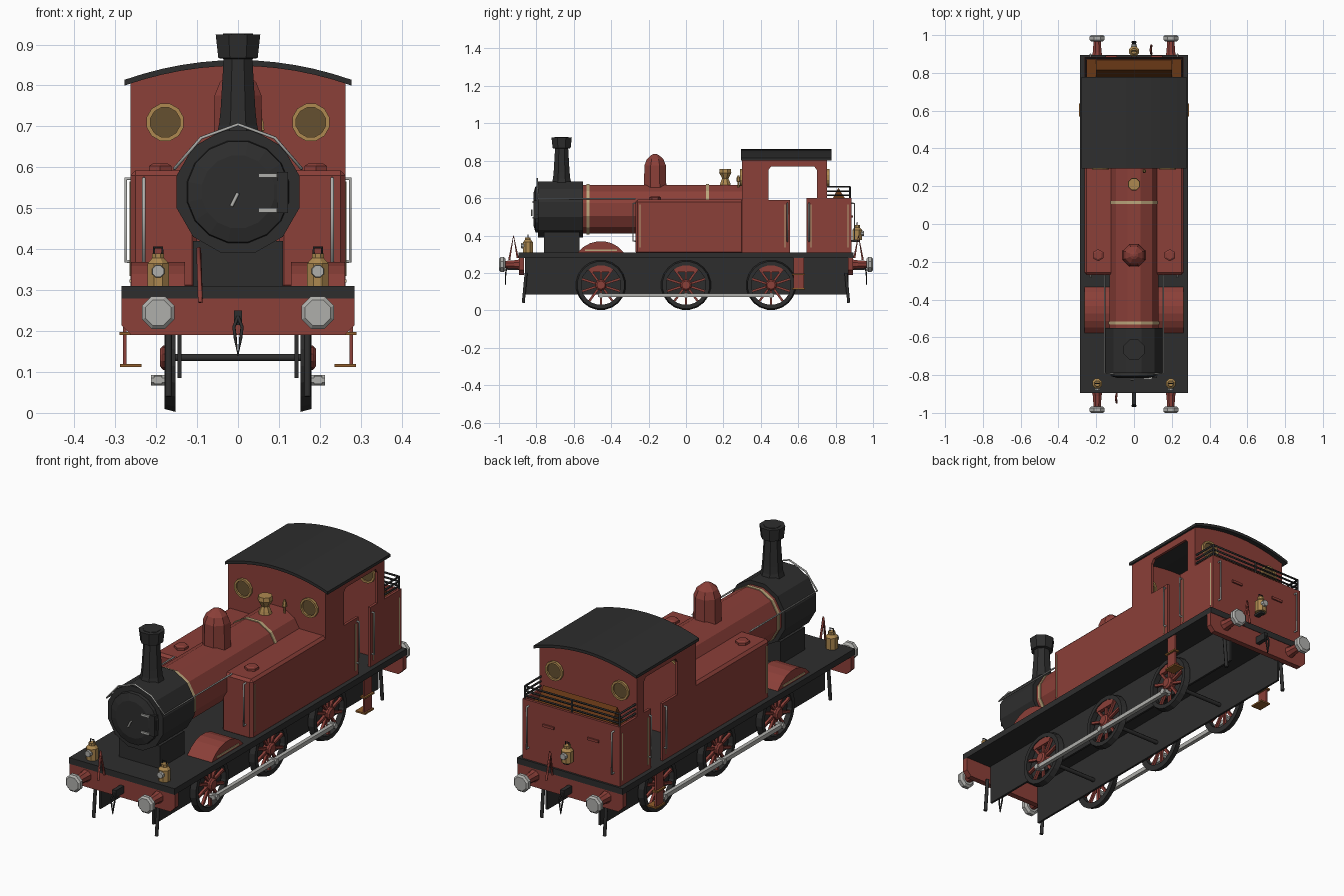
import bpy, bmesh
from math import sin, cos, pi, radians
from mathutils import Vector, Matrix

cube = bpy.data.objects.get("Cube")
if cube:
    bpy.data.objects.remove(cube)


def material(name, r, g, b):
    m = bpy.data.materials.new(name)
    m.use_nodes = True
    m.diffuse_color = (r, g, b, 1)
    m.node_tree.nodes["Principled BSDF"].inputs["Base Color"].default_value = (r, g, b, 1)
    return m


RED = material("maroon paint", .26, .05, .04)
BLACK = material("black paint", .027, .027, .027)
STEEL = material("bright steel", .43, .43, .41)
BRASS = material("brass", .42, .25, .08)
TAN = material("tan lining", .5, .38, .2)
WOOD = material("step wood", .28, .11, .025)
COAL = material("bunker brown", .14, .04, .008)
GLASS = material("amber glass", .13, .08, .03)
SIDES = (-1, 1)


def finish(name, bm, mat):
    bmesh.ops.recalc_face_normals(bm, faces=bm.faces[:])
    me = bpy.data.meshes.new(name)
    bm.to_mesh(me)
    bm.free()
    me.materials.append(mat)
    ob = bpy.data.objects.new(name, me)
    bpy.context.collection.objects.link(ob)
    return ob


def put(axis, t, u, v):
    return {"x": (t, u, v), "y": (u, t, v), "z": (u, v, t)}[axis]


def add_box(bm, lo, hi, turn=Matrix()):
    lo, hi = Vector(lo), Vector(hi)
    size = Matrix.Diagonal([abs(d) for d in hi - lo] + [1])
    bmesh.ops.create_cube(bm, size=1, matrix=turn @ Matrix.Translation((lo + hi) / 2) @ size)


def box(name, lo, hi, mat, bevel=0):
    bm = bmesh.new()
    add_box(bm, lo, hi)
    ob = finish(name, bm, mat)
    if bevel:
        mod = ob.modifiers.new("bevel", "BEVEL")
        mod.width, mod.segments = bevel, 1
    return ob


def prism(name, axis, pts, a, b, mat):
    bm = bmesh.new()
    ends = [[bm.verts.new(put(axis, t, u, v)) for u, v in pts] for t in (a, b)]
    for e in ends:
        bm.faces.new(e)
    n = len(pts)
    for i in range(n):
        j = (i + 1) % n
        bm.faces.new((ends[0][i], ends[0][j], ends[1][j], ends[1][i]))
    return finish(name, bm, mat)


def revolve(name, axis, centre, profile, sides, mat, ring=False):
    # profile holds (distance along axis, radius); ring closes it into a hoop
    bm = bmesh.new()
    cu, cv = centre
    loops = []
    for t, r in profile:
        angles = [2 * pi * (k + .5) / sides for k in range(sides)]
        loops.append([bm.verts.new(put(axis, t, cu + r * cos(a), cv + r * sin(a))) for a in angles])
    pairs = list(zip(loops, loops[1:]))
    if ring:
        pairs.append((loops[-1], loops[0]))
    else:
        bm.faces.new(loops[0])
        bm.faces.new(loops[-1])
    for p, q in pairs:
        for k in range(sides):
            j = (k + 1) % sides
            bm.faces.new((p[k], p[j], q[j], q[k]))
    return finish(name, bm, mat)


def tube(name, pts, r, mat):
    cu = bpy.data.curves.new(name, "CURVE")
    cu.dimensions = "3D"
    cu.bevel_depth, cu.bevel_resolution, cu.use_fill_caps = r, 1, True
    sp = cu.splines.new("POLY")
    sp.points.add(len(pts) - 1)
    for p, co in zip(sp.points, pts):
        p.co = (*co, 1)
    cu.materials.append(mat)
    ob = bpy.data.objects.new(name, cu)
    bpy.context.collection.objects.link(ob)


def arch(half, top, drop):
    return [(half * k / 6, top - drop * (k / 6) ** 2) for k in range(-6, 7)]


# Footplate, frames and buffer beams
box("footplate", (-.285, -.895, .28), (.285, .895, .31), BLACK)
for s in SIDES:
    box("frame_plate", (s * .138, -.86, .085), (s * .148, .87, .28), BLACK)
    beam = [(-.285, .28), (-.285, .215), (-.26, .19), (.26, .19), (.285, .215), (.285, .28)]
    prism("buffer_beam", "y", beam, s * .865, s * .893, RED)
    for x in (-.195, .195):
        revolve("buffer_shank", "y", (x, .245), [(s * .88, .032), (s * .91, .025), (s * .975, .02)], 8, RED)
        revolve("buffer_head", "y", (x, .245), [(s * .965, .032), (s * .975, .043), (s * .992, .043), (s, .034)], 8, STEEL)
        tube("guard_iron", [(x * .87, s * .855, .2), (x * .87, s * .87, .04)], .009, BLACK)
    # Coupling hook, link and brake hose at each end
    box("coupling_hook", (-.01, s * .89, .215), (.01, s * .955, .25), BLACK)
    tube("coupling_link", [(0, s * .955, .235), (-.01, s * .962, .21), (-.007, s * .965, .185), (0, s * .965, .14),
                           (.007, s * .965, .185), (.01, s * .962, .21), (0, s * .955, .235)], .004, BLACK)
    x = s * .092
    tube("brake_hose", [(x, s * .90, .28), (x - .004, s * .922, .4), (x, s * .945, .27)], .006, RED)

# Wheels, axles and coupling rods
for y in (-.455, 0, .455):
    tube("axle", [(-.16, y, .135), (.16, y, .135)], .01, BLACK)
    for s in SIDES:
        c = (y, .135)
        revolve("wheel_tyre", "x", c, [(s * .153, .134), (s * .18, .127), (s * .18, .106), (s * .153, .106)], 20, BLACK, True)
        revolve("wheel_hub", "x", c, [(s * .153, .03), (s * .183, .03), (s * .19, .022)], 10, RED)
        bm = bmesh.new()
        for k in range(10):
            turn = Matrix.Translation((0, *c)) @ Matrix.Rotation(2 * pi * k / 10, 4, "X")
            add_box(bm, (s * .161, -.006, .02), (s * .174, .006, .11), turn)
        finish("wheel_spokes", bm, RED)
        arc = [(y + .108 * cos(radians(a)), .135 + .108 * sin(radians(a))) for a in (55, 75, 105, 125)]
        prism("balance_weight", "x", arc + [(y - .05, .205), (y + .05, .205)], s * .158, s * .177, RED)
        revolve("crank_pin", "x", (y, .08), [(s * .17, .014), (s * .212, .014)], 8, STEEL)
for s in SIDES:
    box("coupling_rod", (s * .186, -.47, .07), (s * .205, .47, .09), STEEL)

# Boiler, smokebox and door
revolve("boiler", "y", (0, .54), [(-.56, .135), (.31, .135)], 12, RED)
for y in (-.525, .115):
    revolve("boiler_band", "y", (0, .54), [(y - .008, .139), (y + .008, .139)], 12, TAN)
revolve("smokebox", "y", (0, .54), [(-.79, .155), (-.55, .155)], 12, BLACK)
revolve("smokebox_door", "y", (0, .54), [(-.815, .09), (-.805, .125), (-.785, .128)], 16, BLACK)
box("smokebox_saddle", (-.11, -.76, .31), (.11, -.57, .42), BLACK)
box("door_hinge_post", (.095, -.816, .488), (.122, -.79, .588), BLACK)
for z in (.495, .58):
    box("door_hinge_strap", (.05, -.822, z - .005), (.095, -.808, z + .005), STEEL)
tube("door_handle", [(-.016, -.825, .505), (.0, -.825, .537)], .005, STEEL)
revolve("chimney", "z", (0, -.665), [(.66, .062), (.705, .05), (.74, .046), (.865, .038), (.867, .052), (.925, .059)], 8, BLACK)
revolve("chimney_mouth", "z", (0, -.665), [(.925, .04), (.927, .04)], 8, BLACK)
revolve("steam_dome", "z", (0, -.165), [(.65, .065), (.775, .062), (.808, .048), (.83, .022), (.836, .008)], 8, RED)
revolve("safety_valve", "z", (0, .21), [(.66, .035), (.685, .027), (.705, .018), (.735, .035), (.755, .032)], 8, BRASS)
revolve("whistle", "z", (.055, .28), [(.64, .005), (.685, .005), (.69, .011), (.708, .009), (.722, .004)], 6, BRASS)

# Boiler handrail, looped over the smokebox front
path = [(-.155, -.27, .597), (-.155, -.79, .597), (-.09, -.795, .672), (0, -.795, .705)]
tube("boiler_handrail", path + [(-x, y, z) for x, y, z in path[-2::-1]], .004, STEEL)

# Side tanks, splashers, cab sides and fittings on both flanks
cab_side = [(.3, .31), (.3, .815), (.755, .815), (.755, .6), (.885, .6), (.885, .31), (.645, .31), (.645, .6), (.7, .6),
            (.7, .75), (.685, .77), (.455, .77), (.44, .75), (.44, .59), (.555, .59), (.555, .31)]
for s in SIDES:
    box("side_tank", (s * .1, -.27, .3), (s * .263, .31, .592), RED, .012)
    revolve("tank_filler", "z", (s * .19, -.165), [(.59, .032), (.603, .032), (.609, .022)], 6, RED)
    prism("cab_side", "x", cab_side, s * .25, s * .263, RED)
    arc = [(-.455 + .154 * cos(radians(a)), .216 + .154 * sin(radians(a))) for a in range(37, 144, 15)]
    prism("splasher", "x", arc + [(-.577, .308)], s * .13, s * .262, RED)
    box("splasher_lining", (s * .26, -.54, .318), (s * .265, -.37, .326), TAN)
    # Lining on the tank and bunker panels
    for a, b in ((-.245, .53), (.668, .867)):
        for y in (a, b):
            box("panel_lining", (s * .26, y - .003, .335), (s * .265, y + .003, .565), TAN)
    # Grab rails
    for x, y in ((.274, .542), (.274, .658), (.23, -.284), (.23, .9)):
        dx, dy = (-.014, 0) if x > .25 else (0, .016 if y < 0 else -.016)
        tube("grab_rail", [(s * (x + dx), y + dy, .37), (s * x, y, .37), (s * x, y, .572), (s * (x + dx), y + dy, .572)], .0045, STEEL)
    # Cab steps
    box("step_hanger", (s * .272, .575, .115), (s * .281, .63, .285), RED)
    box("step_lower", (s * .236, .568, .112), (s * .288, .637, .12), WOOD)
    box("step_upper", (s * .262, .568, .19), (s * .29, .637, .198), WOOD)
    # Rear bunker slots
    box("bunker_bracket", (s * .09, .884, .495), (s * .15, .892, .507), RED)

# Cab end walls, round windows and roof
wall = [(-.255, .31)] + arch(.255, .855, .042) + [(.255, .31)]
for y, d in ((.3, -1), (.755, 1)):
    prism("cab_end_wall", "y", wall, y, y - d * .015, RED)
    for x in (-.178, .178):
        c = (x, .71)
        hoop = [(y + d * .012, .047), (y + d * .012, .037), (y - d * .024, .037), (y - d * .024, .047)]
        revolve("window_ring", "y", c, hoop, 12, BRASS, True)
        revolve("window_glass", "y", c, [(y - d * .018, .038), (y + d * .003, .038)], 12, GLASS)
under = [(x, z - .014) for x, z in reversed(arch(.277, .862, .048))]
prism("cab_roof", "y", arch(.277, .862, .048) + under, .295, .778, BLACK)

# Bunker with fuel and guard rails
box("bunker_back", (-.255, .872, .31), (.255, .885, .6), RED)
box("bunker_floor", (-.252, .75, .55), (.252, .875, .57), COAL)
prism("fuel_heap", "x", [(.77, .565), (.8, .63), (.815, .655), (.83, .63), (.872, .565)], -.2, .2, COAL)
for z in (.615, .637, .66):
    tube("bunker_rail", [(-.255, .755, z), (-.255, .877, z), (.255, .877, z), (.255, .755, z)], .005, BLACK)
for x in (-.255, 0, .255):
    tube("bunker_rail_post", [(x, .877, .595), (x, .877, .66)], .005, BLACK)


# Lamps
def lamp(x, y, z, d):
    revolve("lamp_body", "z", (x, y), [(z, .028), (z + .055, .028), (z + .068, .016), (z + .08, .016)], 8, BRASS)
    revolve("lamp_lens", "y", (x, z + .036), [(y + d * .02, .017), (y + d * .037, .015)], 8, STEEL)
    tube("lamp_handle", [(x - .01, y, z + .07), (x - .01, y, z + .094), (x + .01, y, z + .094), (x + .01, y, z + .07)], .003, BLACK)


for s in SIDES:
    lamp(s * .195, -.845, .31, -1)
lamp(0, .915, .375, 1)
box("lamp_bracket", (-.012, .88, .365), (.012, .93, .376), BLACK)
